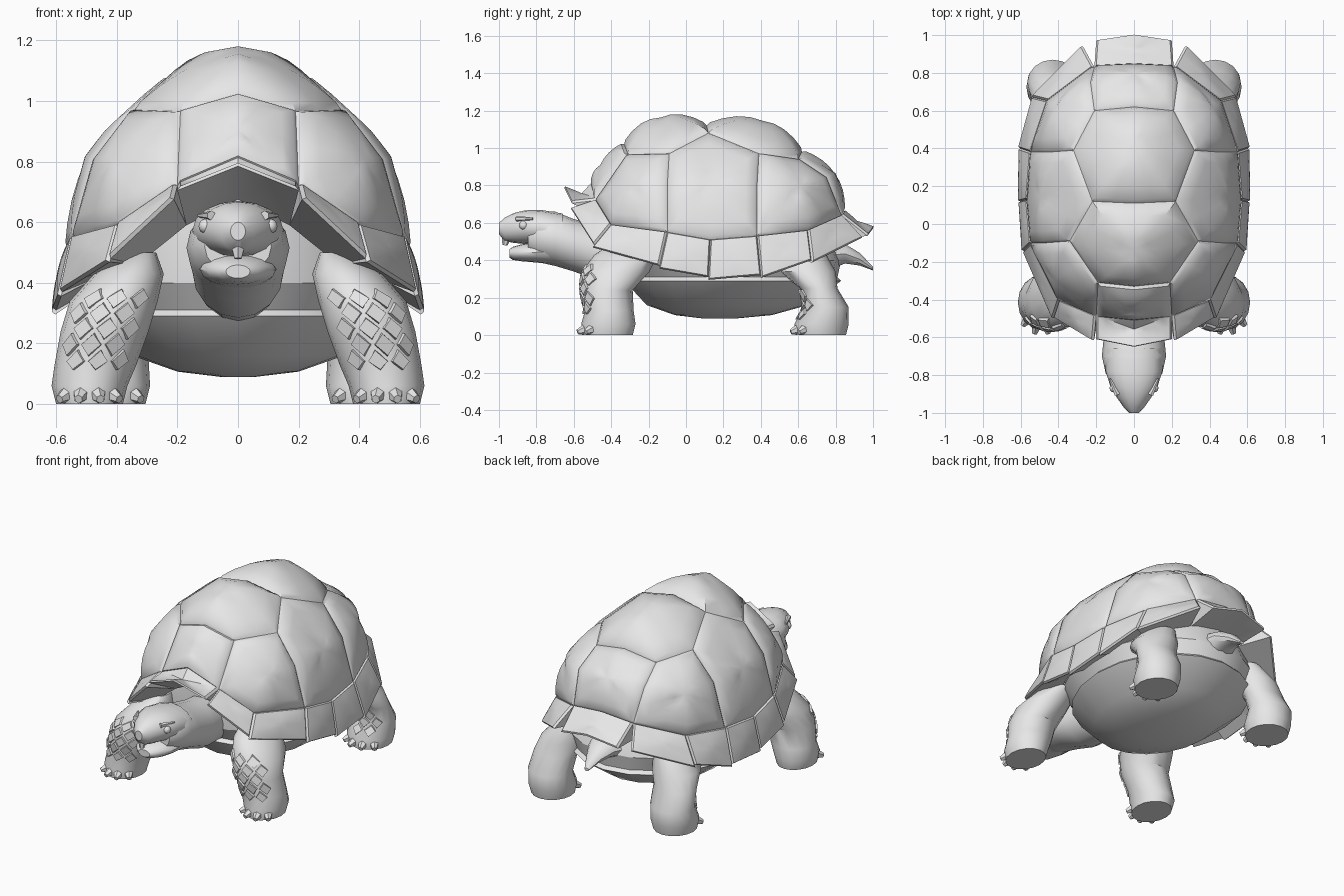
import bpy, bmesh, math
from mathutils import Vector, geometry

if "Cube" in bpy.data.objects:
    bpy.data.objects.remove(bpy.data.objects["Cube"], do_unlink=True)

GREY = (0.8, 0.8, 0.8, 1)
grey = bpy.data.materials.new("plain grey")
grey.use_nodes = True
grey.diffuse_color = GREY
grey.node_tree.nodes["Principled BSDF"].inputs["Base Color"].default_value = GREY


def finish(bm, name, mirror=False, angle=38):
    me = bpy.data.meshes.new(name)
    bm.to_mesh(me)
    bm.free()
    me.materials.append(grey)
    me.shade_smooth()
    me.set_sharp_from_angle(angle=math.radians(angle))
    ob = bpy.data.objects.new(name, me)
    bpy.context.collection.objects.link(ob)
    if mirror:
        mod = ob.modifiers.new("both sides", 'MIRROR')
        mod.use_mirror_merge = False


def flip(p):
    return Vector((-p[0], p[1], p[2]))


def scute(name, corners, bulge, inner=None, mirror=True):
    """Domed shell plate over a polygon; with inner/outer edges it becomes a wedge."""
    bm = bmesh.new()
    corners = [Vector(p) for p in corners]
    mid = sum(corners, Vector()) / len(corners)
    out = geometry.normal(corners)
    if out.dot(mid - Vector((0, 0.15, 0.4))) < 0:
        out = -out
    edge = []
    for p, q in zip(corners, corners[1:] + corners[:1]):
        edge += [p, p.lerp(q, 0.5)]
    rings = []
    for t in (1, 0.95, 0.75, 0.5, 0.25):
        lift = bulge * (1 - t ** 2) + (0.012 if t < 1 else 0)
        rings.append([bm.verts.new(mid.lerp(p, t) + out * lift) for p in edge])
    n = len(edge)
    for a, b in zip(rings, rings[1:]):
        for i in range(n):
            j = (i + 1) % n
            bm.faces.new((a[i], a[j], b[j], b[i]))
    top = bm.verts.new(mid + out * (bulge + 0.012))
    fan = [bm.faces.new((rings[-1][i], rings[-1][(i + 1) % n], top)) for i in range(n)]
    if inner:
        # underside running back from the outer edge to the body
        k = inner
        ins = [rings[0][2 * i] for i in range(k)]
        outs = [rings[0][2 * (2 * k - 1 - i)] for i in range(k)]
        mids = [rings[0][2 * (2 * k - 1 - i) - 1] for i in range(k - 1)]
        und = [bm.verts.new((v.co.x * 0.85, 0.15 + (v.co.y - 0.15) * 0.85, v.co.z - 0.13))
               for v in ins]
        for i in range(k - 1):
            bm.faces.new((outs[i], mids[i], outs[i + 1], und[i + 1], und[i]))
        for i in (0, k - 1):
            e = rings[0][2 * k - 1] if i else rings[0][-1]
            bm.faces.new((ins[i], e, outs[i], und[i]))
    bmesh.ops.recalc_face_normals(bm, faces=bm.faces)
    bm.normal_update()
    if sum(f.normal.dot(out) for f in fan) < 0:
        bmesh.ops.reverse_faces(bm, faces=bm.faces)
    finish(bm, name, mirror)


def ring_point(row, a, axis, grow=0):
    x, y, z, r, s = row
    u, v = (r + grow) * math.cos(a), (s + grow) * math.sin(a)
    return Vector((x + u, y + v, z)) if axis == 'z' else Vector((x + u, y, z + v))


def loft(name, rows, axis='z', n=16, mirror=False, angle=38):
    bm = bmesh.new()
    rings = [[bm.verts.new(ring_point(r, 2 * math.pi * i / n, axis)) for i in range(n)]
             for r in rows]
    for a, b in zip(rings, rings[1:]):
        for i in range(n):
            j = (i + 1) % n
            bm.faces.new((a[i], a[j], b[j], b[i]))
    bm.faces.new(rings[0])
    bm.faces.new(rings[-1])
    bmesh.ops.recalc_face_normals(bm, faces=bm.faces)
    finish(bm, name, mirror, angle)


def cone(name, base, tip, r, mirror=True):
    base, tip = Vector(base), Vector(tip)
    bm = bmesh.new()
    bmesh.ops.create_cone(bm, cap_ends=True, segments=6, radius1=r, radius2=r * 0.4,
                          depth=(tip - base).length)
    rot = (tip - base).to_track_quat('Z', 'Y').to_matrix()
    for v in bm.verts:
        v.co = rot @ v.co + (base + tip) / 2
    finish(bm, name, mirror)


# Seam points of the carapace, left half
neck0, neck1 = (0, -0.5, 0.805), (0.2, -0.48, 0.72)
brow0, brow1 = (0, -0.33, 1.02), (0.19, -0.31, 0.965)
front_seam, front_mid, front_low = (0.34, -0.09, 0.97), (0.47, -0.1, 0.8), (0.54, -0.1, 0.55)
crown0, crown1 = (0, 0.11, 1.12), (0.22, 0.12, 1.08)
rear_seam, rear_mid, rear_low = (0.32, 0.39, 0.97), (0.46, 0.38, 0.8), (0.54, 0.38, 0.53)
rump0, rump1, rump_mid = (0, 0.62, 0.98), (0.21, 0.6, 0.94), (0.23, 0.75, 0.84)
tail0, tail1 = (0, 0.84, 0.66), (0.21, 0.83, 0.64)
shoulder, flank, hip = (0.39, -0.4, 0.59), (0.56, 0.13, 0.51), (0.45, 0.65, 0.56)


def centre_scute(name, half, bulge):
    both = half + [flip(p) for p in reversed(half) if p[0] > 0]
    scute(name, both, bulge, mirror=False)


centre_scute("front_scute", [neck0, neck1, brow1, brow0], 0.06)
centre_scute("crown_scute", [brow0, brow1, front_seam, crown1, crown0], 0.135)
centre_scute("back_scute", [crown0, crown1, rear_seam, rump1, rump0], 0.13)
centre_scute("rump_scute", [rump0, rump1, rump_mid, tail1, tail0], 0.075)
scute("front_side_scute", [neck1, brow1, front_seam, front_mid, front_low, shoulder], 0.075)
scute("middle_side_scute",
      [front_low, front_mid, front_seam, crown1, rear_seam, rear_mid, rear_low, flank], 0.065)
scute("rear_side_scute", [rear_low, rear_mid, rear_seam, rump1, rump_mid, tail1, hip], 0.085)

# Flared rim plates
inner = [neck1, shoulder, front_low, flank, rear_low, hip, tail1]
outer = [(0.21, -0.6, 0.68), (0.42, -0.49, 0.48), (0.58, -0.14, 0.37), (0.6, 0.12, 0.31),
         (0.6, 0.4, 0.32), (0.53, 0.67, 0.4), (0.27, 0.94, 0.52)]
for i in range(len(inner) - 1):
    o = Vector(outer[i])
    o += (o - Vector(inner[i])).normalized() * 0.015
    scute("rim_plate", [inner[i], inner[i + 1], outer[i + 1], o], 0.012, inner=2)
for name, a, b, tip, side in (("neck_rim_plate", neck0, neck1, (0, -0.65, 0.785), (0.2, -0.61, 0.705)),
                              ("tail_rim_plate", tail0, tail1, (0, 1, 0.57), (0.2, 0.97, 0.53))):
    scute(name, [b, a, flip(b), flip(side), tip, side], 0.006, inner=3, mirror=False)

# Plastron with a lip, and the body filling the shell above it
loft("plastron_and_body", [(0, 0.18, 0.09, 0.06, 0.1), (0, 0.2, 0.107, 0.2, 0.26),
                           (0, 0.22, 0.16, 0.35, 0.43), (0, 0.25, 0.29, 0.5, 0.58),
                           (0, 0.25, 0.31, 0.48, 0.56), (0, 0.23, 0.4, 0.54, 0.6),
                           (0, 0.2, 0.55, 0.49, 0.58), (0, 0.16, 0.7, 0.36, 0.53)], n=20, angle=30)
loft("tail", [(0, 0.7, 0.42, 0.14, 0.1), (0, 0.85, 0.435, 0.09, 0.055),
              (0, 0.93, 0.405, 0.05, 0.035), (0, 1, 0.355, 0.015, 0.01)], 'y', n=10)

# Neck and head
loft("neck", [(0, -0.25, 0.42, 0.13, 0.15), (0, -0.45, 0.435, 0.15, 0.15),
              (0, -0.6, 0.48, 0.16, 0.14), (0, -0.7, 0.515, 0.17, 0.145),
              (0, -0.79, 0.525, 0.15, 0.135), (0, -0.845, 0.52, 0.11, 0.09)], 'y')
loft("upper_head", [(0, -0.66, 0.54, 0.15, 0.11), (0, -0.78, 0.575, 0.15, 0.095),
                    (0, -0.86, 0.577, 0.125, 0.09), (0, -0.92, 0.573, 0.09, 0.08),
                    (0, -0.97, 0.565, 0.055, 0.062), (0, -1, 0.57, 0.025, 0.03)], 'y')
loft("lower_jaw", [(0, -0.68, 0.45, 0.13, 0.075), (0, -0.8, 0.443, 0.125, 0.055),
                   (0, -0.88, 0.44, 0.1, 0.045), (0, -0.925, 0.437, 0.065, 0.035),
                   (0, -0.945, 0.437, 0.04, 0.022)], 'y')
cone("beak_hook", (0, -0.955, 0.55), (0, -0.968, 0.48), 0.034, mirror=False)
cone("brow", (0.088, -0.905, 0.622), (0.128, -0.82, 0.622), 0.016)
bm = bmesh.new()
bmesh.ops.create_uvsphere(bm, u_segments=12, v_segments=8, radius=0.024)
bmesh.ops.translate(bm, verts=bm.verts, vec=(0.106, -0.868, 0.587))
finish(bm, "eye", True)


def leg_scales(name, rows, angles, levels):
    """Staggered raised plates laid over the front of a leg."""
    bm = bmesh.new()

    def at(v, a, grow):
        i = min(int(v), len(rows) - 2)
        mix = [p + (q - p) * (v - i) for p, q in zip(rows[i], rows[i + 1])]
        return ring_point(mix, math.radians(a), 'z', grow)

    for k, v in enumerate(levels):
        for deg in angles:
            a = deg + (15 if k % 2 else 0)
            ends = ((0, -15), (0.38, 0), (0, 15), (-0.38, 0))
            low = [bm.verts.new(at(v + dv, a + da, -0.012)) for dv, da in ends]
            high = [bm.verts.new(at(v + dv * 0.85, a + da * 0.85, 0.01)) for dv, da in ends]
            bm.faces.new(high)
            for i in range(4):
                j = (i + 1) % 4
                bm.faces.new((low[i], low[j], high[j], high[i]))
    bmesh.ops.recalc_face_normals(bm, faces=bm.faces)
    finish(bm, name, True, 25)


# Legs, scales and claws
front_leg = [(0.49, -0.42, 0, 0.11, 0.135), (0.49, -0.415, 0.06, 0.125, 0.145),
             (0.47, -0.41, 0.13, 0.135, 0.13), (0.44, -0.425, 0.24, 0.145, 0.14),
             (0.41, -0.375, 0.34, 0.145, 0.18), (0.36, -0.32, 0.43, 0.115, 0.17),
             (0.32, -0.3, 0.5, 0.05, 0.08)]
hind_leg = [(0.43, 0.72, 0, 0.125, 0.135), (0.43, 0.725, 0.06, 0.14, 0.145),
            (0.43, 0.75, 0.15, 0.135, 0.12), (0.42, 0.71, 0.25, 0.135, 0.1),
            (0.39, 0.65, 0.34, 0.14, 0.15), (0.33, 0.6, 0.45, 0.1, 0.14)]
for name, rows, angles, levels in (
        ("front_leg", front_leg, (-124, -92, -60), (2.1, 2.6, 3.1, 3.6, 4.1)),
        ("hind_leg", hind_leg, (-95, -63), (1.6, 2.1, 2.6))):
    loft(name, rows, mirror=True)
    leg_scales(name + "_scales", rows, angles, levels)
    for deg in (-135, -105, -75, -45):
        a = math.radians(deg)
        base = ring_point(rows[1], a, 'z', -0.04)
        tip = ring_point(rows[0], a, 'z', 0.03)
        base.z, tip.z = 0.04, 0.016
        cone(name + "_claw", base, tip, 0.036)
